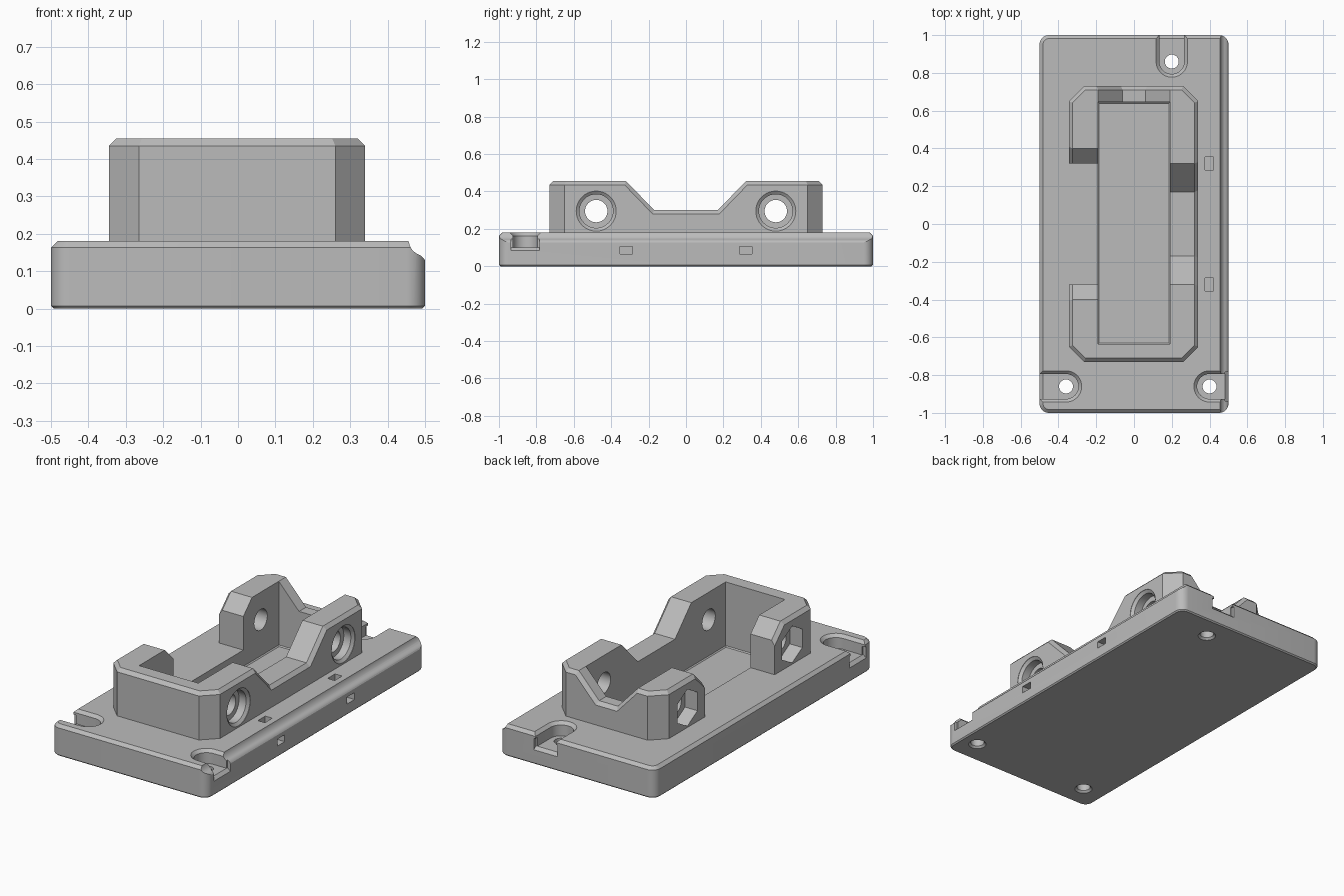
import bpy, bmesh
from math import sin, cos, pi, radians

old = bpy.data.objects.get("Cube")
if old:
    bpy.data.objects.remove(old, do_unlink=True)

grey = bpy.data.materials.new("plain grey")
grey.use_nodes = True
grey.diffuse_color = (0.5, 0.5, 0.5, 1)
grey.node_tree.nodes["Principled BSDF"].inputs["Base Color"].default_value = (0.5, 0.5, 0.5, 1)


def loft(name, rings):
    """Closed solid through rings of equal point count."""
    bm = bmesh.new()
    loops = [[bm.verts.new(p) for p in ring] for ring in rings]
    n = len(loops[0])
    for a, b in zip(loops, loops[1:]):
        for i in range(n):
            j = (i + 1) % n
            bm.faces.new((a[i], a[j], b[j], b[i]))
    bm.faces.new(loops[0][::-1])
    bm.faces.new(loops[-1])
    bmesh.ops.recalc_face_normals(bm, faces=bm.faces)
    mesh = bpy.data.meshes.new(name)
    bm.to_mesh(mesh)
    bm.free()
    mesh.materials.append(grey)
    ob = bpy.data.objects.new(name, mesh)
    bpy.context.collection.objects.link(ob)
    return ob


def prism(name, profile, lo, hi, axis):
    """Extrude a 2D profile along x, y or z."""
    put = {"x": lambda a, b, t: (t, a, b),
           "y": lambda a, b, t: (a, t, b),
           "z": lambda a, b, t: (a, b, t)}[axis]
    return loft(name, [[put(a, b, t) for a, b in profile] for t in (lo, hi)])


def box(name, x0, x1, y0, y1, z0, z1):
    return prism(name, [(x0, y0), (x1, y0), (x1, y1), (x0, y1)], z0, z1, "z")


def circle(r, n, cx=0, cy=0):
    return [(cx + r * cos(2 * pi * i / n), cy + r * sin(2 * pi * i / n)) for i in range(n)]


def cut(targets, cutter):
    cutter.hide_render = True
    for ob in targets:
        mod = ob.modifiers.new("cut", "BOOLEAN")
        mod.operation, mod.solver, mod.object = "DIFFERENCE", "EXACT", cutter
        bpy.context.view_layer.objects.active = ob
        bpy.ops.object.modifier_apply(modifier=mod.name)
    bpy.data.objects.remove(cutter, do_unlink=True)


def rounded_rect(inset, z):
    pts = []
    r = 0.05 - inset
    for k, (sx, sy) in enumerate([(1, 1), (-1, 1), (-1, -1), (1, -1)]):
        for i in range(9):
            a = pi / 2 * (k + i / 8)
            pts.append((sx * 0.45 + r * cos(a), sy * 0.95 + r * sin(a), z))
    return pts


# Base plate with chamfered rims
base = loft("base_plate", [rounded_rect(0.007, 0), rounded_rect(0, 0.007),
                           rounded_rect(0, 0.163), rounded_rect(0.018, 0.18)])

# Cove along the left long edge
cove = [(0.456, 0.3), (0.456, 0.18), (0.46, 0.166), (0.467, 0.155), (0.477, 0.147),
        (0.488, 0.142), (0.496, 0.135), (0.505, 0.12), (0.6, 0.12), (0.6, 0.3)]
cut([base], prism("cove_cutter", cove, -1.2, 1.2, "y"))

# Screw slots open to the edge, each with a through hole
for cx, cy, dx, dy, reach in [(0.4, -0.86, 1, 0, 0.1), (-0.36, -0.86, -1, 0, 0.14),
                              (0.2, 0.86, 0, 1, 0.14)]:
    def place(along, side, z):
        return (cx + along * dx - side * dy, cy + along * dy + side * dx, z)

    def stadium(r, z):
        arc = [pi / 2 + pi * i / 20 for i in range(21)]
        return ([place(r * cos(a), r * sin(a), z) for a in arc]
                + [place(reach + 0.1, -r, z), place(reach + 0.1, r, z)])

    cut([base], loft("slot_cutter", [stadium(0.066, 0.1), stadium(0.066, 0.163),
                                     stadium(0.103, 0.2)]))
    lip = [(-0.018, 0.1), (0.03, 0.055), (0.03, 0.15), (-0.018, 0.15)]
    cut([base], loft("lip_cutter", [[place(reach + a, s, z) for a, z in lip]
                                    for s in (-0.076, 0.076)]))
    cut([base], loft("hole_cutter", [[(x, y, z) for x, y in circle(r, 32, cx, cy)]
                                     for r, z in [(0.058, -0.01), (0.037, 0.011), (0.037, 0.3)]]))

# Tie channels from the top face out through the side
for y in (-0.32, 0.32):
    cut([base], box("channel_top_cutter", 0.375, 0.42, y - 0.034, y + 0.034, 0.065, 0.3))
    cut([base], box("channel_side_cutter", 0.38, 0.6, y - 0.034, y + 0.034, 0.065, 0.105))

# Mount block with clipped corners
L, R, Y, C = -0.345, 0.34, 0.73, 0.08
outline = [(L + C, -Y), (R - C, -Y), (R, C - Y), (R, Y - C),
           (R - C, Y), (L + C, Y), (L, Y - C), (L, C - Y)]
mount = prism("mount_block", outline, 0.18, 0.455, "z")
cut([mount], prism("left_notch_cutter", [(-0.17, 0.3), (0.17, 0.3), (0.34, 0.4757), (-0.34, 0.4757)],
                   0, 1, "x"))
cut([mount], prism("right_gap_cutter", [(-0.32, 0.1), (0.32, 0.1), (0.32, 0.375), (0.44, 0.495),
                                        (-0.44, 0.495), (-0.32, 0.375)], -1, 0, "x"))
cut([mount], prism("back_notch_cutter", [(-0.06, 0.315), (0.06, 0.315), (0.21, 0.4765),
                                         (-0.21, 0.4765)], 0.55, 1, "y"))

# Chamfer the outer top rim
bm = bmesh.new()
bm.from_mesh(mount.data)
bmesh.ops.dissolve_limit(bm, angle_limit=radians(1), verts=bm.verts, edges=bm.edges)
rim = []
for e in bm.edges:
    if len(e.link_faces) != 2:
        continue
    low, high = sorted(f.normal.z for f in e.link_faces)
    m = (e.verts[0].co + e.verts[1].co) / 2
    x, y = abs(m.x + 0.0025), abs(m.y)
    if high > 0.3 and abs(low) < 0.01 and (x > 0.34 or y > 0.725 or x + y > 0.98):
        rim.append(e)
bmesh.ops.bevel(bm, geom=rim, offset=0.02, segments=1, affect="EDGES", clamp_overlap=True)
bm.to_mesh(mount.data)
bm.free()

# Central pocket sunk into the base
pocket = [[(sx * (0.19 - d), 0.005 + sy * (0.64 - d), z)
           for sx, sy in [(-1, -1), (1, -1), (1, 1), (-1, 1)]]
          for d, z in [(0.006, 0.08), (0, 0.086), (0, 0.6)]]
cut([base, mount], loft("pocket_cutter", pocket))

# Cross bolts: round counterbore on one side, hexagonal nut pocket on the other
bore = [(0.36, 0.107), (0.338, 0.107), (0.325, 0.09), (0.28, 0.09), (0.279, 0.06), (-0.3, 0.06)]
for y in (-0.48, 0.48):
    cut([mount], loft("bolt_cutter", [[(x, a, b) for a, b in circle(r, 40, y, 0.295)]
                                      for x, r in bore]))
    hexagon = [(y + 0.107 * sin(pi * i / 3), 0.295 + 0.107 * cos(pi * i / 3)) for i in range(6)]
    cut([mount], prism("nut_cutter", hexagon, -0.5, -0.265, "x"))

# Smooth round walls, keep edges sharp
for ob in (base, mount):
    bpy.ops.object.select_all(action="DESELECT")
    ob.select_set(True)
    bpy.context.view_layer.objects.active = ob
    bpy.ops.object.shade_smooth_by_angle(angle=radians(25))
